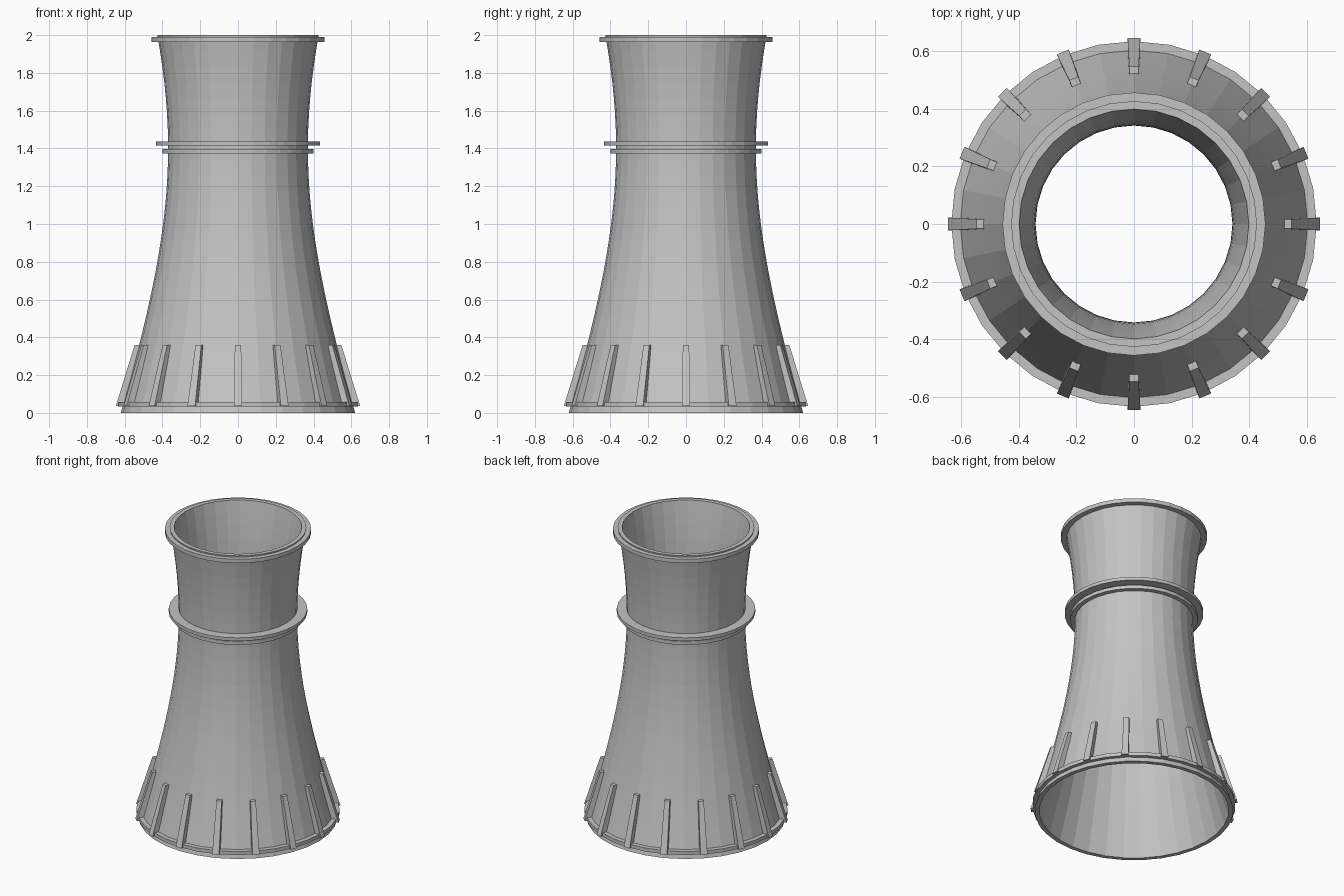
import bpy, math

if "Cube" in bpy.data.objects:
    bpy.data.objects.remove(bpy.data.objects["Cube"])

SIDES = 32
ROWS = 24

concrete = bpy.data.materials.new("concrete grey")
concrete.diffuse_color = (0.55, 0.55, 0.55, 1)
concrete.use_nodes = True
concrete.node_tree.nodes["Principled BSDF"].inputs["Base Color"].default_value = concrete.diffuse_color


def make(name, verts, faces):
    mesh = bpy.data.meshes.new(name)
    mesh.from_pydata(verts, [], faces)
    mesh.materials.append(concrete)
    obj = bpy.data.objects.new(name, mesh)
    bpy.context.collection.objects.link(obj)
    return obj


def lathe(name, profile):
    """Revolve a closed (radius, z) loop, listed counter-clockwise, around z."""
    n = len(profile)
    verts, faces = [], []
    for s in range(SIDES):
        a = 2 * math.pi * s / SIDES
        verts += [(r * math.cos(a), r * math.sin(a), z) for r, z in profile]
    for s in range(SIDES):
        t = (s + 1) % SIDES
        for i in range(n):
            j = (i + 1) % n
            faces.append((s * n + i, t * n + i, t * n + j, s * n + j))
    return make(name, verts, faces)


def shell_radius(z):
    # hyperbola: throat 0.37 at z = 1.4, base 0.62
    return math.sqrt(0.37 ** 2 + 0.1265 * (z - 1.4) ** 2)


# Hollow tower shell
heights = [2 * i / ROWS for i in range(ROWS + 1)]
outer = [(shell_radius(z), z) for z in heights]
inner = [(shell_radius(z) - 0.028, z) for z in reversed(heights)]
lathe("tower_shell", outer + inner)

# Collars: inner radius, outer radius, bottom, top
for name, ri, ro, z0, z1 in (
    ("base_ring", 0.595, 0.635, 0.034, 0.058),
    ("lower_throat_ring", 0.355, 0.40, 1.373, 1.397),
    ("upper_throat_ring", 0.355, 0.433, 1.415, 1.437),
    ("top_rim", 0.415, 0.457, 1.963, 1.990),
):
    lathe(name, [(ri, z0), (ro, z0), (ro, z1), (ri, z1)])

# Sixteen tapered buttress ribs around the foot
for k in range(16):
    verts = []
    for r0, r1, w, z in ((0.598, 0.647, 0.022, 0.036), (0.512, 0.547, 0.0165, 0.36)):
        verts += [(r0, -w, z), (r1, -w, z), (r1, w, z), (r0, w, z)]
    faces = [(3, 2, 1, 0), (4, 5, 6, 7)]
    faces += [(i, (i + 1) % 4, (i + 1) % 4 + 4, i + 4) for i in range(4)]
    rib = make(f"buttress_rib_{k + 1}", verts, faces)
    rib.rotation_euler.z = 2 * math.pi * k / 16
